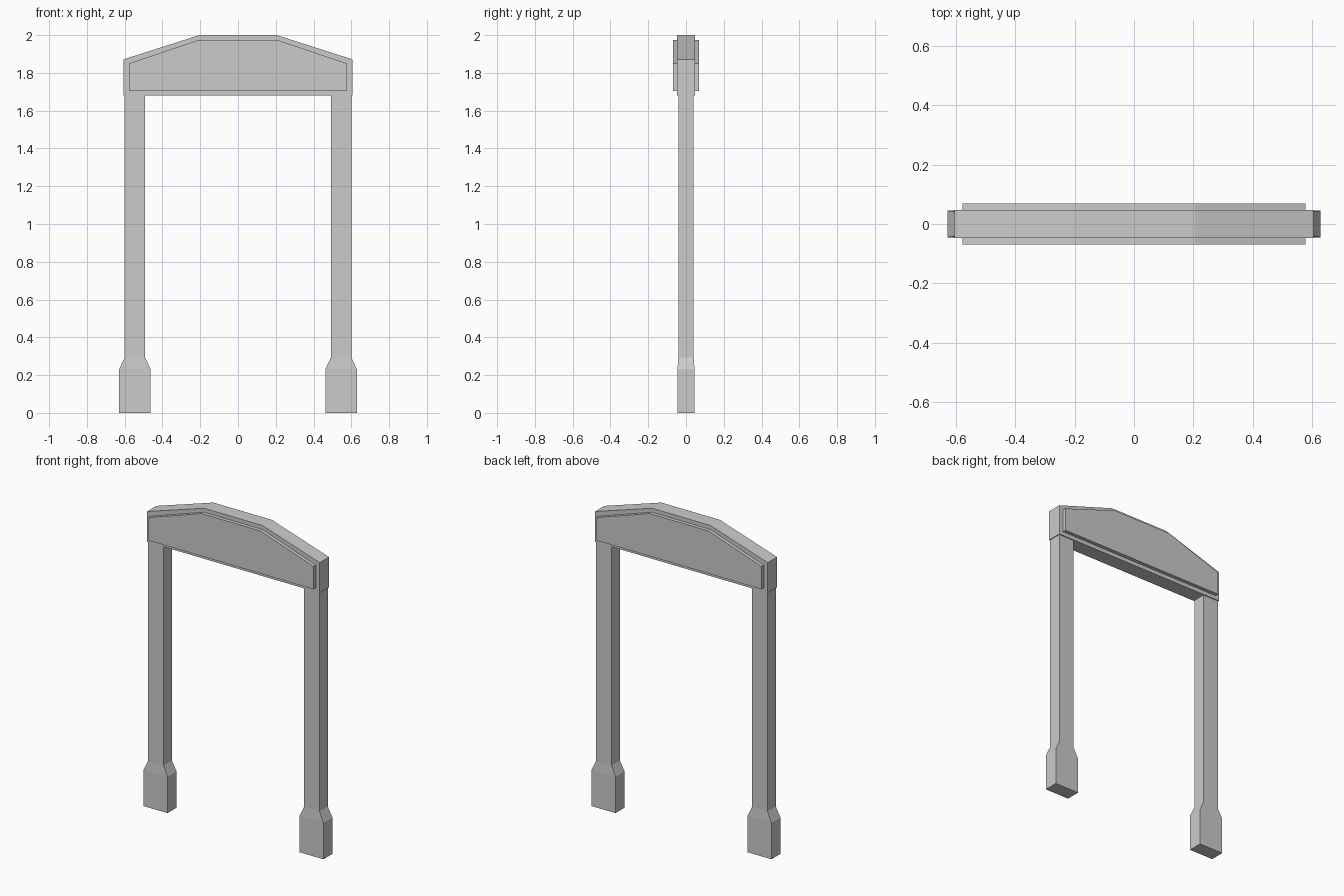
import bpy, bmesh

if "Cube" in bpy.data.objects:
    bpy.data.objects.remove(bpy.data.objects["Cube"])


def loft(name, rings):
    """Closed flat-shaded solid skinned through matching rings of points."""
    bm = bmesh.new()
    loops = [[bm.verts.new(p) for p in ring] for ring in rings]
    n = len(loops[0])
    for a, b in zip(loops, loops[1:]):
        for i in range(n):
            j = (i + 1) % n
            bm.faces.new((a[i], a[j], b[j], b[i]))
    bm.faces.new(loops[0])
    bm.faces.new(loops[-1])
    bmesh.ops.recalc_face_normals(bm, faces=bm.faces)
    mesh = bpy.data.meshes.new(name)
    bm.to_mesh(mesh)
    bm.free()
    obj = bpy.data.objects.new(name, mesh)
    bpy.context.collection.objects.link(obj)
    return obj


def header_ring(half_width, bottom, shoulder, top, y):
    """Flat-topped gable outline at depth y."""
    right = [(half_width, bottom), (half_width, shoulder), (0.205, top)]
    outline = right + [(-x, z) for x, z in reversed(right)]
    return [(x, y, z) for x, z in outline]


def leg_ring(cx, hx, hy, z):
    return [(cx + sx * hx, sy * hy, z)
            for sx, sy in ((-1, -1), (1, -1), (1, 1), (-1, 1))]


# Header board with a raised panel on the front and back
frame = (0.605, 1.68, 1.872, 2.0)
panel = (0.578, 1.705, 1.85, 1.975)
loft("header", [header_ring(*shape, y) for shape, y in (
    (panel, -0.07), (panel, -0.047),
    (frame, -0.047), (frame, 0.047),
    (panel, 0.047), (panel, 0.07))])

# Legs: wide foot block, tapered shoulder, slim post
leg_profile = ((0.084, 0.045, 0.0), (0.084, 0.045, 0.23),
               (0.054, 0.041, 0.293), (0.054, 0.041, 1.68))
for side, cx in (("left", -0.546), ("right", 0.546)):
    loft(side + "_leg", [leg_ring(cx, *p) for p in leg_profile])
